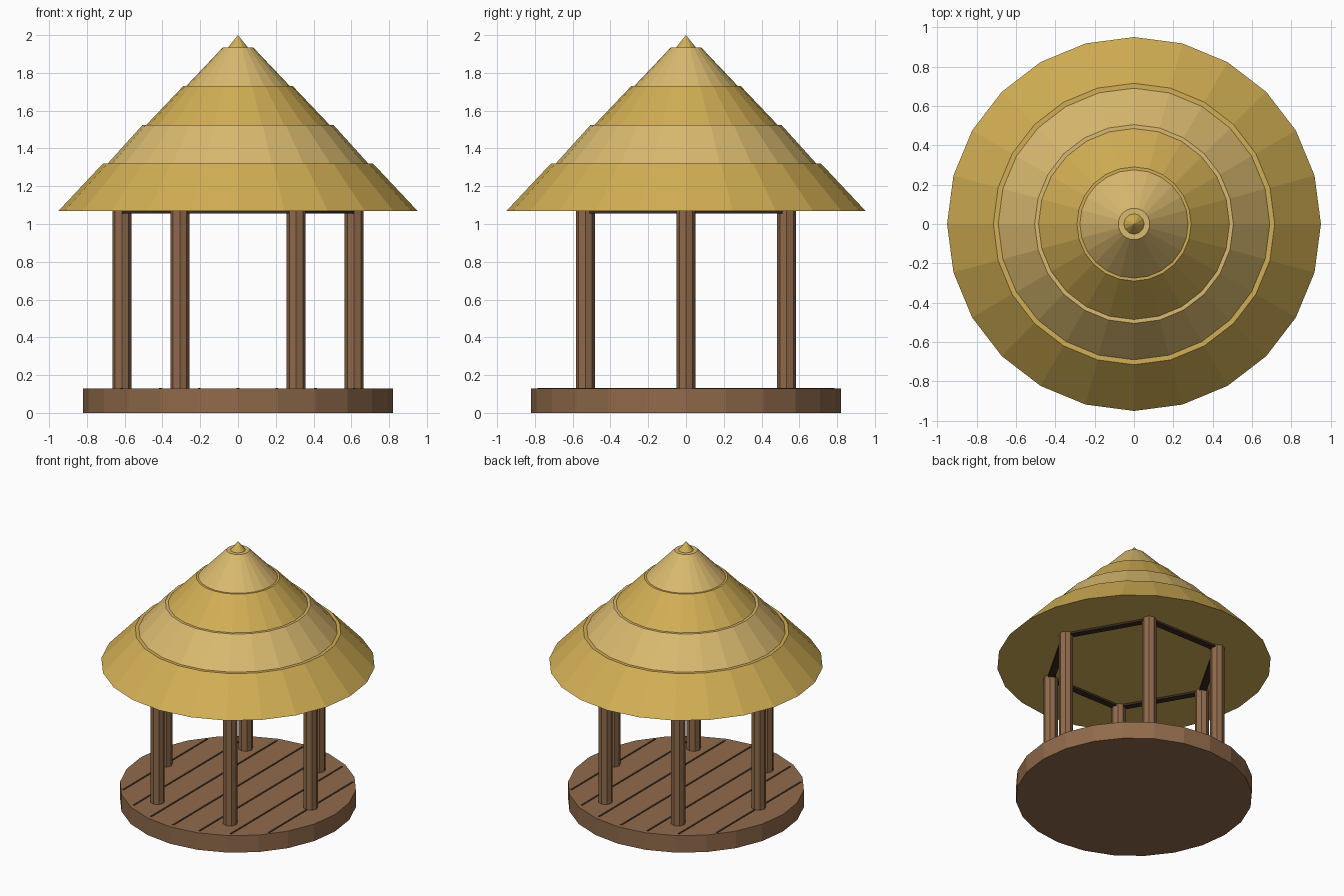
import bpy, math
from mathutils import Vector

if "Cube" in bpy.data.objects:
    bpy.data.objects.remove(bpy.data.objects["Cube"])


def material(name, rgb):
    m = bpy.data.materials.new(name)
    m.diffuse_color = (*rgb, 1)
    m.use_nodes = True
    m.node_tree.nodes["Principled BSDF"].inputs["Base Color"].default_value = m.diffuse_color
    return m


WOOD = material("wood", (0.28, 0.145, 0.07))
DARK = material("dark_wood", (0.045, 0.025, 0.015))
STRAW = material("straw", (0.65, 0.43, 0.09))
PALE = material("pale_straw", (0.70, 0.49, 0.16))


def frustum(name, r1, r2, z1, z2, mat, sides=24, x=0, y=0):
    bpy.ops.mesh.primitive_cone_add(vertices=sides, radius1=r1, radius2=r2,
                                    depth=z2 - z1, location=(x, y, (z1 + z2) / 2))
    o = bpy.context.object
    o.name = name
    o.data.materials.append(mat)
    return o


def box(name, size, loc, mat, angle=0):
    bpy.ops.mesh.primitive_cube_add(size=1, location=loc, rotation=(0, 0, angle))
    o = bpy.context.object
    o.name = name
    o.scale = size
    o.data.materials.append(mat)
    return o


# Round deck with dark plank seams running front to back
frustum("deck", 0.82, 0.82, 0, 0.13, WOOD)
for k in range(-3, 4):
    x = k * 0.205
    length = 2 * (math.sqrt(0.82 ** 2 - x * x) - 0.035)
    box(f"plank_seam_{k + 4}", (0.014, length, 0.008), (x, 0, 0.129), DARK)

# Six octagonal posts joined by ring beams
R = 0.615
corners = [Vector((R * math.cos(math.radians(60 * i)),
                   R * math.sin(math.radians(60 * i)), 0)) for i in range(6)]
for i, a in enumerate(corners):
    b = corners[(i + 1) % 6]
    frustum(f"post_{i + 1}", 0.05, 0.05, 0.12, 1.08, WOOD, 8, a.x, a.y)
    mid, d = (a + b) / 2, b - a
    box(f"ring_beam_{i + 1}", (d.length, 0.05, 0.05), (mid.x, mid.y, 1.081),
        DARK, math.atan2(d.y, d.x))

# Thatched roof: stacked tiers in alternating straw colours, then the tip
tiers = [(0.95, 0.715, 1.07, 1.32), (0.69, 0.505, 1.32, 1.525),
         (0.485, 0.29, 1.525, 1.73), (0.275, 0.08, 1.73, 1.935)]
for i, (r1, r2, z1, z2) in enumerate(tiers):
    frustum(f"thatch_tier_{i + 1}", r1, r2, z1, z2, PALE if i % 2 else STRAW)
frustum("roof_tip", 0.052, 0, 1.935, 2.0, STRAW, 12)
